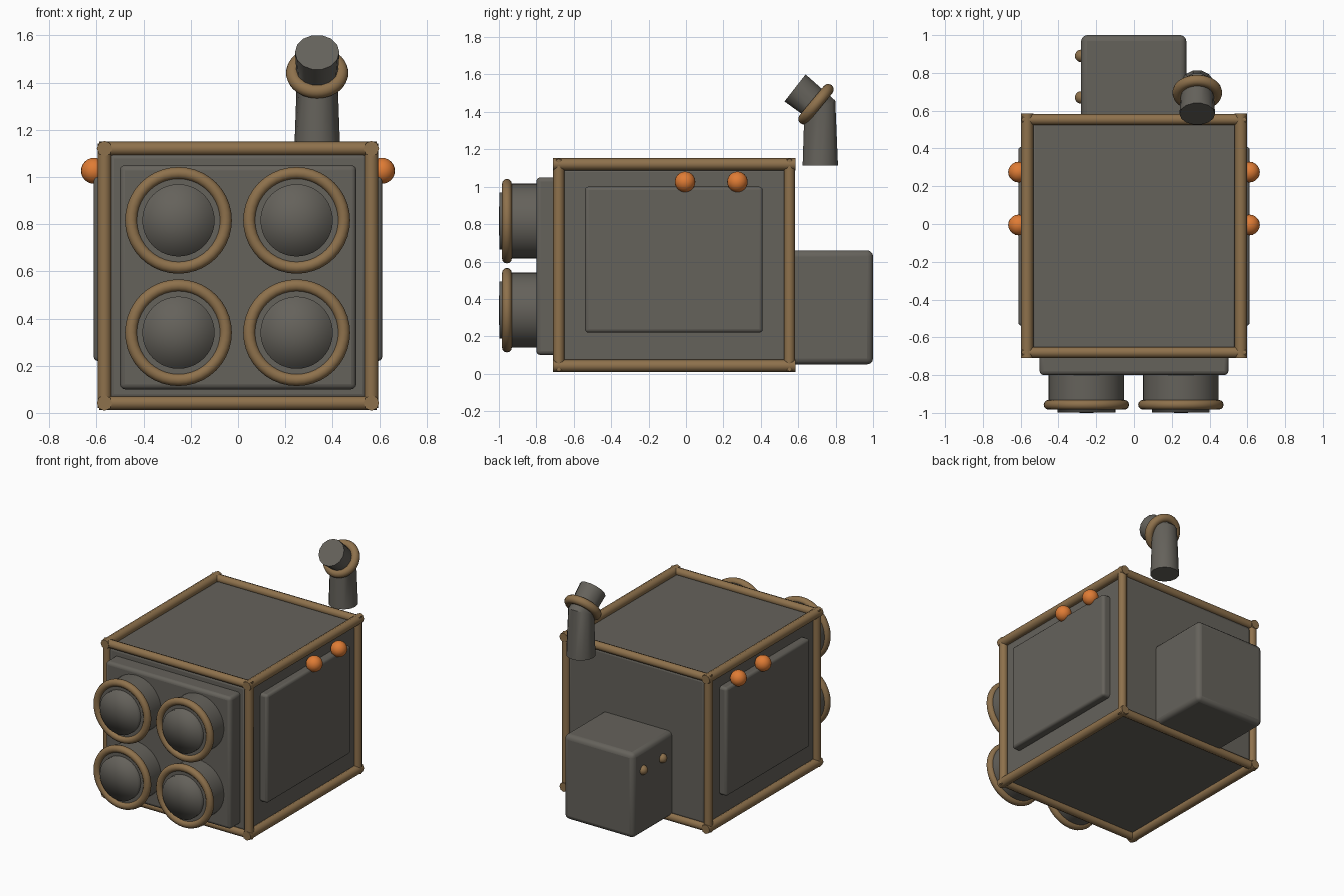
import bpy, math
from mathutils import Vector

if "Cube" in bpy.data.objects:
    bpy.data.objects.remove(bpy.data.objects["Cube"])


def material(name, rgb):
    m = bpy.data.materials.new(name)
    m.diffuse_color = (*rgb, 1)
    m.use_nodes = True
    m.node_tree.nodes["Principled BSDF"].inputs["Base Color"].default_value = m.diffuse_color
    return m


GREY = material("dull grey metal", (0.13, 0.122, 0.105))
BRASS = material("aged brass", (0.27, 0.165, 0.072))
ORANGE = material("orange lamp", (0.74, 0.2, 0.035))


def finish(name, mat, angle=40):
    o = bpy.context.object
    o.name = name
    o.data.materials.append(mat)
    bpy.ops.object.shade_smooth_by_angle(angle=math.radians(angle))
    return o


def box(name, lo, hi, bevel, mat=GREY):
    lo, hi = Vector(lo), Vector(hi)
    bpy.ops.mesh.primitive_cube_add(size=1, location=(lo + hi) / 2)
    o = bpy.context.object
    o.scale = hi - lo
    bpy.ops.object.transform_apply(location=False, rotation=False, scale=True)
    b = o.modifiers.new("bevel", "BEVEL")
    b.width, b.segments = bevel, 3
    return finish(name, mat)


def rod(name, a, b, r, sides, mat, angle=40):
    a, b = Vector(a), Vector(b)
    bpy.ops.mesh.primitive_cylinder_add(
        vertices=sides, radius=r, depth=(b - a).length, location=(a + b) / 2,
        rotation=(b - a).to_track_quat('Z', 'Y').to_euler())
    return finish(name, mat, angle)


def ring(name, centre, axis, major, minor):
    bpy.ops.mesh.primitive_torus_add(
        major_radius=major, minor_radius=minor, major_segments=40,
        minor_segments=12, location=centre,
        rotation=Vector(axis).to_track_quat('Z', 'Y').to_euler())
    return finish(name, BRASS, 60)


def ball(name, centre, r, mat):
    bpy.ops.mesh.primitive_uv_sphere_add(segments=20, ring_count=12, radius=r, location=centre)
    return finish(name, mat, 60)


def mesh_object(name, verts, faces, mat):
    me = bpy.data.meshes.new(name)
    me.from_pydata(verts, [], faces)
    o = bpy.data.objects.new(name, me)
    bpy.context.collection.objects.link(o)
    me.materials.append(mat)
    return o


# Main casing, front plate, side plates and rear box
box("casing", (-0.555, -0.69, 0.05), (0.555, 0.56, 1.108), 0.03)
box("front_plate", (-0.5, -0.80, 0.10), (0.5, -0.66, 1.05), 0.022)
for s, side in ((-1, "left"), (1, "right")):
    x0, x1 = sorted((s * 0.53, s * 0.612))
    box(side + "_plate", (x0, -0.54, 0.22), (x1, 0.41, 1.0), 0.018)
    for i, y in enumerate((-0.005, 0.275)):
        ball(f"{side}_lamp_{i}", (s * 0.611, y, 1.026), 0.055, ORANGE)
box("rear_box", (-0.28, 0.5, 0.05), (0.277, 1.0, 0.66), 0.032)
for i, y in enumerate((0.67, 0.89)):
    ball(f"rear_knob_{i}", (-0.28, y, 0.51), 0.033, BRASS)

# Edge frame: four bars along each axis
X, Y0, Y1, Z0, Z1 = 0.566, -0.68, 0.553, 0.042, 1.12
for i, y in enumerate((Y0, Y1)):
    for j, z in enumerate((Z0, Z1)):
        rod(f"cross_bar_{i}{j}", (-0.59, y, z), (0.59, y, z), 0.03, 8, BRASS, 50)
    for s in (-1, 1):
        rod(f"upright_bar_{i}_{s}", (s * X, y, 0.02), (s * X, y, 1.142), 0.03, 8, BRASS, 50)
for s in (-1, 1):
    for j, z in enumerate((Z0, Z1)):
        rod(f"long_bar_{j}_{s}", (s * X, -0.71, z), (s * X, 0.586, z), 0.033, 8, BRASS, 50)

# Four round ports: barrel, brass ring and softly shaded cap
N = 40
for x in (-0.252, 0.248):
    for z in (0.34, 0.816):
        rod("port_barrel", (x, -0.75, z), (x, -0.965, z), 0.2, N, GREY)
        ring("port_ring", (x, -0.957, z), (0, 1, 0), 0.2, 0.026)
        verts = [(x + r * math.cos(2 * math.pi * k / N), y, z + r * math.sin(2 * math.pi * k / N))
                 for r, y in ((0.153, -0.95), (0.153, -0.997)) for k in range(N)]
        verts.append((x, -1.0, z))
        faces = [(k, (k + 1) % N, N + (k + 1) % N, N + k) for k in range(N)]
        faces += [(N + k, N + (k + 1) % N, 2 * N) for k in range(N)]
        cap = mesh_object("port_cap", verts, faces, GREY)
        cap.data.shade_smooth()

# Bent exhaust pipe: rings swept along a mitred path
S = 14
path = [(0.718, 1.112, 90, 0.097, 1), (0.715, 1.42, 116, 0.086, 1.1), (0.583, 1.528, 142, 0.094, 1)]
verts = []
for y, z, deg, r, stretch in path:
    a = math.radians(deg - 90)
    for k in range(S):
        t = 2 * math.pi * k / S
        d = r * stretch * math.sin(t)
        verts.append((0.335 + r * math.cos(t), y + d * math.cos(a), z + d * math.sin(a)))
faces = [(i * S + k, i * S + (k + 1) % S, (i + 1) * S + (k + 1) % S, (i + 1) * S + k)
         for i in range(2) for k in range(S)]
faces += [tuple(reversed(range(S))), tuple(range(2 * S, 3 * S))]
pipe = mesh_object("exhaust_pipe", verts, faces, GREY)
bpy.ops.object.select_all(action='DESELECT')
pipe.select_set(True)
bpy.context.view_layer.objects.active = pipe
bpy.ops.object.shade_smooth_by_angle(angle=math.radians(35))
ring("exhaust_ring", (0.335, 0.695, 1.441), (0, -0.77, 0.64), 0.102, 0.03)
